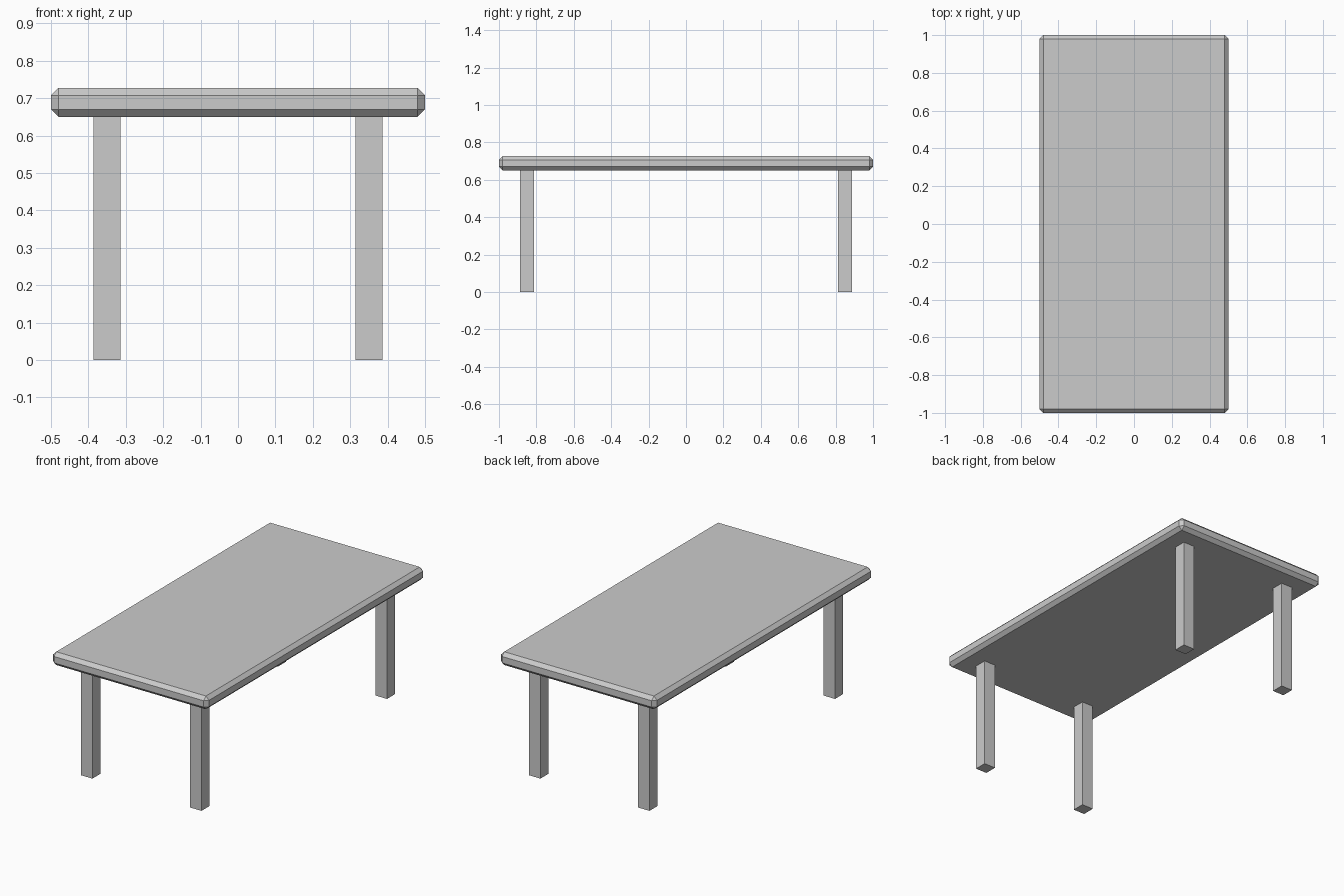
import bpy, bmesh
from mathutils import Matrix, Vector

if "Cube" in bpy.data.objects:
    bpy.data.objects.remove(bpy.data.objects["Cube"])


def add_box(name, center, size, chamfer=0.0):
    bm = bmesh.new()
    bmesh.ops.create_cube(bm, size=1.0, matrix=Matrix.Diagonal(Vector((*size, 1.0))))
    if chamfer:
        bmesh.ops.bevel(bm, geom=bm.edges[:], offset=chamfer, segments=1,
                        affect='EDGES', offset_type='OFFSET')
    mesh = bpy.data.meshes.new(name)
    bm.to_mesh(mesh)
    bm.free()
    obj = bpy.data.objects.new(name, mesh)
    obj.location = center
    bpy.context.collection.objects.link(obj)
    return obj


TOP_Z, UNDER_Z = 0.727, 0.65
LEG_WIDTH = 0.073

# Chamfered table top
add_box("table_top", (0, 0, (TOP_Z + UNDER_Z) / 2), (1.0, 2.0, TOP_Z - UNDER_Z), 0.02)

# Four square legs
for y, end in ((-0.85, "front"), (0.85, "back")):
    for x, side in ((-0.35, "left"), (0.35, "right")):
        add_box(f"{end}_{side}_leg", (x, y, UNDER_Z / 2), (LEG_WIDTH, LEG_WIDTH, UNDER_Z))
